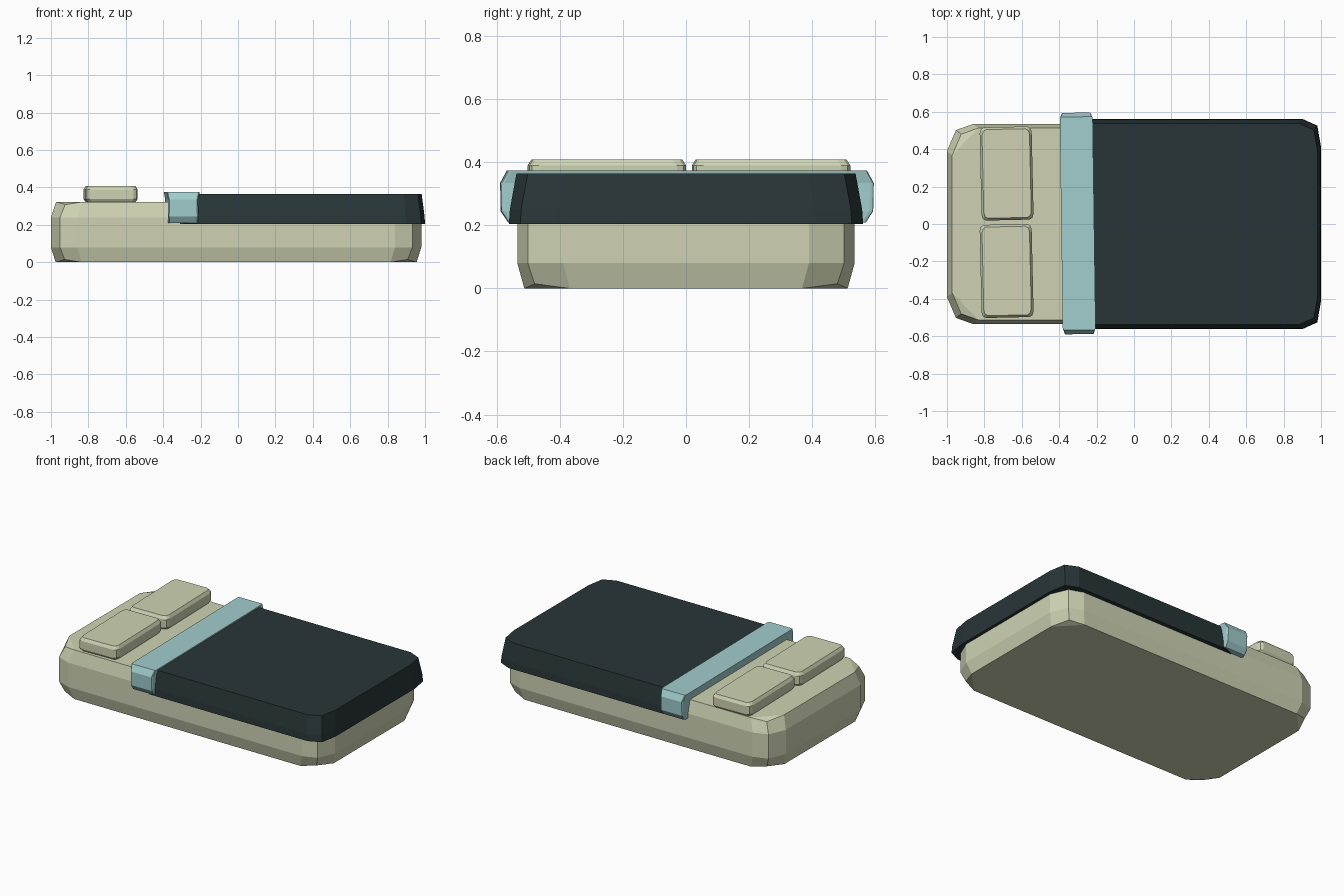
import bpy, bmesh
from math import radians

if "Cube" in bpy.data.objects:
    bpy.data.objects.remove(bpy.data.objects["Cube"])


def material(name, rgb):
    m = bpy.data.materials.new(name)
    m.diffuse_color = (*rgb, 1)
    m.use_nodes = True
    m.node_tree.nodes["Principled BSDF"].inputs["Base Color"].default_value = m.diffuse_color
    return m


CREAM = material("cream", (0.62, 0.65, 0.45))
DARK = material("dark_slate", (0.022, 0.036, 0.039))
TEAL = material("pale_teal", (0.36, 0.61, 0.61))


def slab(name, mat, center, half, rings, corner, mid, turn=0):
    """Low-poly cushion: stacked rings of (z, inset_x, inset_y, drop).
    Each corner has two chamfer points and a middle point; drop pulls the
    middle point of an end ring towards the body."""
    bm = bmesh.new()
    loops = []
    for z, ix, iy, drop in rings:
        hx, hy = half[0] - ix, half[1] - iy
        loop = []
        for sx, sy in ((1, 1), (-1, 1), (-1, -1), (1, -1)):
            pts = [(hx, hy - corner[1], 0),
                   (hx - mid[0], hy - mid[1], drop),
                   (hx - corner[0], hy, 0)]
            if sx * sy < 0:
                pts.reverse()
            loop += [bm.verts.new((sx * x, sy * y, z + d)) for x, y, d in pts]
        loops.append(loop)
    n = 12
    # Side walls
    for a, b in zip(loops, loops[1:]):
        for i in range(n):
            j = (i + 1) % n
            bm.faces.new((a[i], a[j], b[j], b[i]))
    # Caps with a small facet at every corner
    for loop in (loops[0], loops[-1]):
        bm.faces.new([v for i, v in enumerate(loop) if i % 3 != 1])
        for c in range(4):
            bm.faces.new(loop[3 * c:3 * c + 3])
    bmesh.ops.recalc_face_normals(bm, faces=bm.faces)
    mesh = bpy.data.meshes.new(name)
    bm.to_mesh(mesh)
    bm.free()
    mesh.materials.append(mat)
    ob = bpy.data.objects.new(name, mesh)
    ob.location = (center[0], center[1], 0)
    ob.rotation_euler.z = radians(turn)
    bpy.context.collection.objects.link(ob)
    return ob


# Mattress
slab("mattress", CREAM, (-0.01, 0), (0.99, 0.535),
     [(0, 0.025, 0.022, 0.015), (0.08, 0, 0, 0),
      (0.24, 0, 0, 0), (0.323, 0.028, 0.022, -0.015)],
     corner=(0.14, 0.145), mid=(0.048, 0.033))

# Blanket over the foot end
slab("blanket", DARK, (0.325, 0), (0.675, 0.562),
     [(0.205, 0, 0, 0), (0.25, 0.003, 0.003, 0), (0.365, 0.018, 0.024, 0)],
     corner=(0.1, 0.15), mid=(0.02, 0.036))

# Folded sheet, slightly skewed
slab("folded_sheet", TEAL, (-0.301, 0.003), (0.088, 0.592),
     [(0.21, 0.008, 0.025, 0), (0.245, 0.007, 0.002, 0),
      (0.335, 0.008, 0, 0), (0.375, 0, 0.022, 0)],
     corner=(0.006, 0.012), mid=(0.002, 0.004), turn=0.8)

# Two pillows
for name, y in (("left_pillow", 0.27), ("right_pillow", -0.251)):
    slab(name, CREAM, (-0.681, y), (0.139, 0.249),
         [(0.318, 0.012, 0.012, 0), (0.337, 0, 0, 0),
          (0.39, 0, 0, 0), (0.409, 0.012, 0.012, 0)],
         corner=(0.022, 0.03), mid=(0.007, 0.009), turn=1.3)
